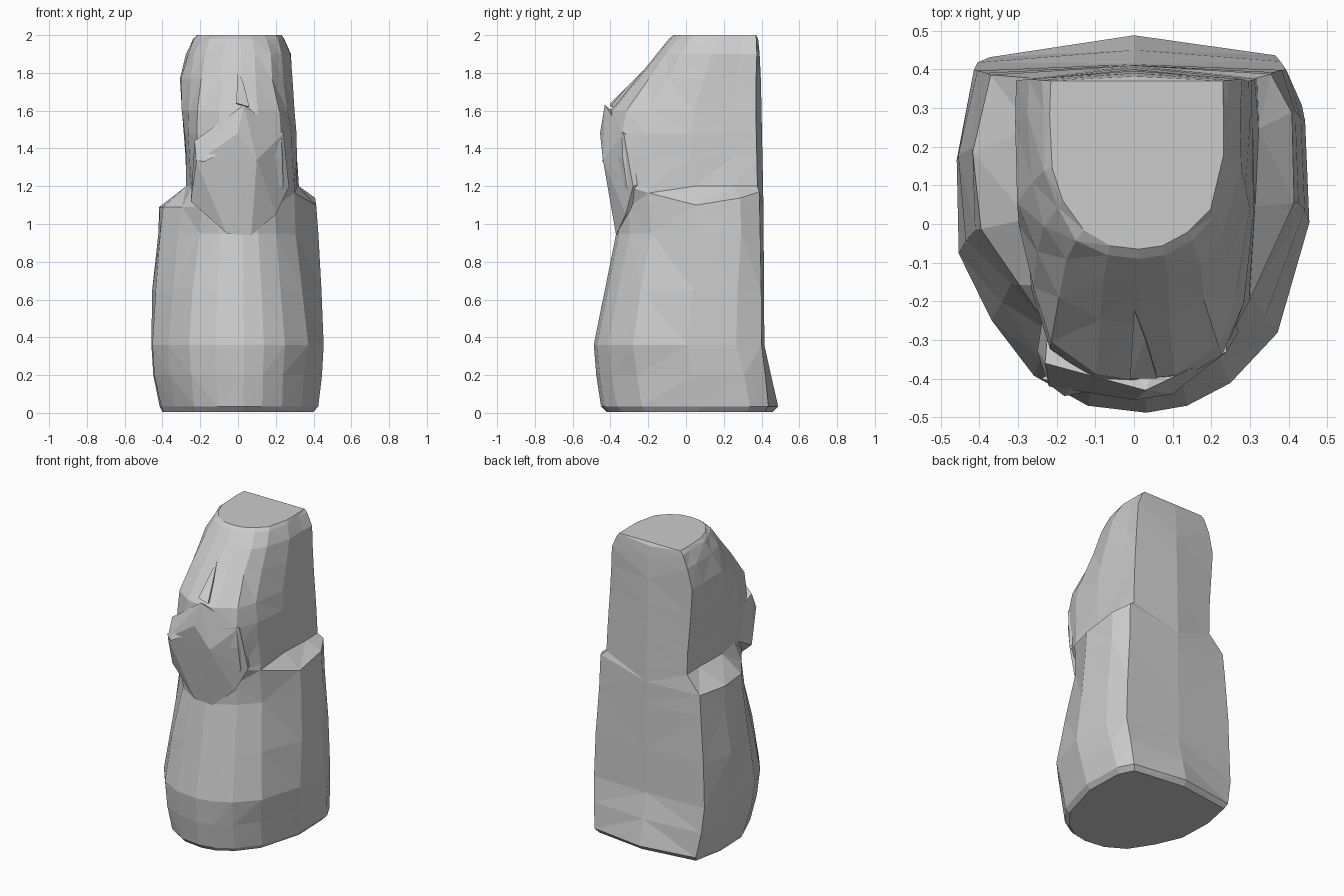
import bpy
import bmesh
import random

random.seed(4)
cube = bpy.data.objects.get("Cube")
if cube:
    bpy.data.objects.remove(cube, do_unlink=True)

stone = bpy.data.materials.new("grey stone")
stone.use_nodes = True
GREY = (0.6, 0.6, 0.6, 1)
stone.diffuse_color = GREY
stone.node_tree.nodes["Principled BSDF"].inputs["Base Color"].default_value = GREY

# Cross-sections running round the block: u is side to side, v is front to back
ROUND = [(-.9, 1), (-1, .72), (-.98, .46), (-.8, .27), (-.56, .1), (-.26, .02), (.07, 0),
         (.3, .02), (.55, .09), (.8, .23), (1, .55), (.98, .84), (.86, 1), (0, 1)]
BOXY = [(-1, 1), (-1, .8), (-1, .55), (-1, .32), (-.92, .14), (-.4, .02), (0, 0),
        (.4, .02), (.9, .12), (1, .3), (1, .55), (1, .8), (1, 1), (0, 1)]


def finish(bm, name):
    bmesh.ops.recalc_face_normals(bm, faces=bm.faces)
    mesh = bpy.data.meshes.new(name)
    bm.to_mesh(mesh)
    bm.free()
    mesh.materials.append(stone)
    obj = bpy.data.objects.new(name, mesh)
    bpy.context.collection.objects.link(obj)
    return obj


def section(bm, z, left, right, front, back, boxy, pinch, bow, lift=0):
    verts = []
    for (u0, v0), (u1, v1) in zip(ROUND, BOXY):
        # the head keeps square back corners whatever the shape of its front
        blend = 1 if boxy and v1 > .6 else boxy
        u = u0 + (u1 - u0) * blend
        v = v0 + (v1 - v0) * blend
        # the left ledge dips in the middle
        rise = lift * min(1, abs(v - .6) / .4) if u > .7 else 0
        u *= 1 - pinch * max(0, 1 - 2 * v)
        x = u * (right if u > 0 else left)
        y = front + (back - front) * v
        if v > .95:
            y -= bow * u * u  # the back is slightly convex
        # slight chisel marks on the front and sides
        rough = .006 if .05 < v < .95 and z > .1 else 0
        verts.append(bm.verts.new((x + random.uniform(-rough, rough),
                                   y + random.uniform(-rough, rough), z + rise)))
    return verts


def loft(name, rows):
    bm = bmesh.new()
    rings = [section(bm, *row) for row in rows]
    for low, high in zip(rings, rings[1:]):
        for i in range(len(low)):
            j = (i + 1) % len(low)
            bm.faces.new((low[i], low[j], high[j], high[i]))
    bmesh.ops.triangulate(bm, faces=bm.faces[:])
    bm.faces.new(rings[0])
    bm.faces.new(rings[-1])
    return finish(bm, name)


def hull(name, points):
    bm = bmesh.new()
    for p in points:
        bm.verts.new(p)
    result = bmesh.ops.convex_hull(bm, input=bm.verts[:])
    loose = [g for g in result["geom_interior"] if isinstance(g, bmesh.types.BMVert)]
    bmesh.ops.delete(bm, geom=loose, context='VERTS')
    return finish(bm, name)


# Carved block: base, flared body, shoulder ledges, head and sloping brow
# height, left, right, front, back, boxiness, front pinch, bow of the back, ledge lift
loft("carved_block", [
    (.005, .4, .4, -.42, .46, 0, 0, .06),
    (.035, .415, .425, -.45, .488, 0, 0, .07),
    (.2, .45, .44, -.475, .45, 0, 0, .04),
    (.36, .46, .457, -.488, .415, 0, 0, .02),
    (.65, .45, .445, -.43, .413, 0, .07, .02),
    (.95, .425, .42, -.37, .411, 0, .16, .025),
    (1.09, .412, .412, -.375, .41, 0, .2, .03, .08),
    (1.2, .272, .318, -.4, .408, .6, 0, .03),
    (1.35, .275, .312, -.425, .405, .6, 0, .03),
    (1.48, .285, .305, -.425, .402, .6, 0, .03),
    (1.6, .295, .297, -.405, .4, .5, 0, .03),
    (1.77, .305, .287, -.26, .396, .2, 0, .025),
    (1.9, .272, .28, -.155, .39, .2, 0, .015),
    (1.98, .238, .245, -.09, .382, .2, 0, .01),
    (2, .215, .23, -.065, .37, .2, 0, 0),
])

# Peaked muzzle tapering down onto the chest
hull("muzzle", [
    (.03, -.43, 1.63), (.24, -.33, 1.48), (-.23, -.36, 1.44), (0, -.455, 1.48),
    (-.22, -.42, 1.33), (.1, -.44, 1.34), (.27, -.28, 1.2), (-.25, -.33, 1.12),
    (.07, -.37, .94), (-.06, -.37, .95), (.2, -.32, 1.05), (.2, 0, 1.3), (-.2, 0, 1.3),
])

# Thin ridge above the muzzle and a chip at its side
hull("nose_ridge", [
    (0, -.22, 1.82), (-.01, -.4, 1.64), (.06, -.4, 1.62), (.03, -.3, 1.74), (.02, -.2, 1.6),
])
hull("muzzle_chip", [
    (-.24, -.4, 1.34), (-.1, -.43, 1.37), (-.18, -.445, 1.33), (-.16, -.42, 1.4), (-.17, -.36, 1.36),
])
